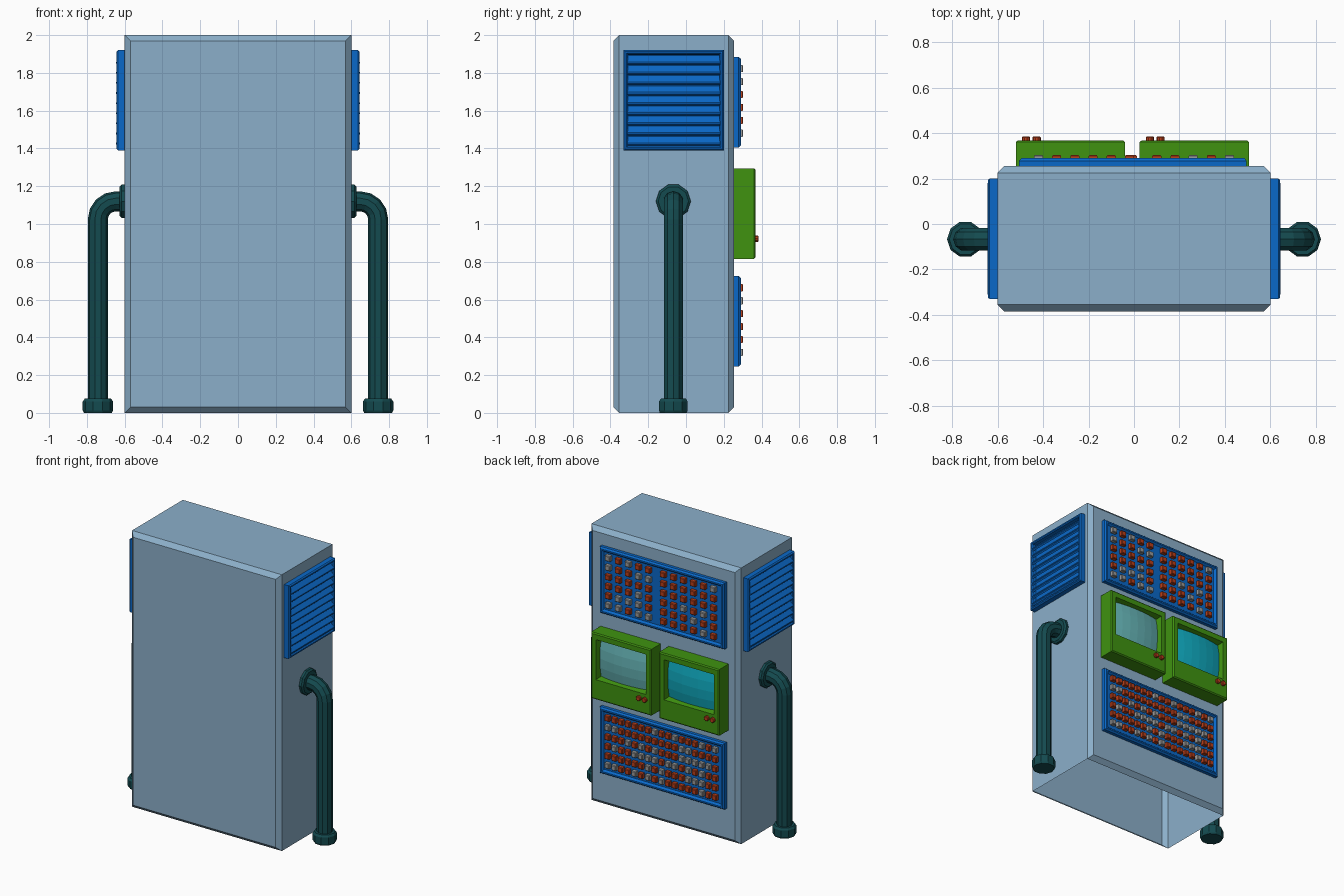
import bpy, bmesh, math, random
from mathutils import Vector

if "Cube" in bpy.data.objects:
    bpy.data.objects.remove(bpy.data.objects["Cube"])

random.seed(4)


def material(name, rgb):
    m = bpy.data.materials.new(name)
    m.diffuse_color = (*rgb, 1)
    m.use_nodes = True
    m.node_tree.nodes["Principled BSDF"].inputs["Base Color"].default_value = m.diffuse_color
    return m


STEEL = material("steel_blue", (0.26, 0.43, 0.59))
BLUE = material("panel_blue", (0.003, 0.14, 0.58))
GREEN = material("monitor_green", (0.05, 0.29, 0.005))
PIPE = material("pipe_teal", (0.007, 0.07, 0.08))
RED = material("button_red", (0.5, 0.05, 0.01))
GREY = material("button_grey", (0.33, 0.33, 0.33))
PALE = material("screen_pale", (0.13, 0.45, 0.46))
CYAN = material("screen_cyan", (0.005, 0.4, 0.52))


def back(u, v, w):
    return Vector((u, w, v))


def side(s):
    return lambda u, v, w: Vector((s * w, u, v))


def rect(frame, u0, u1, v0, v1, w, inset=0):
    a, b, c, d = u0 + inset, u1 - inset, v0 + inset, v1 - inset
    return [frame(a, c, w), frame(b, c, w), frame(b, d, w), frame(a, d, w)]


def loft(bm, rings):
    """Skin equal-length rings and cap both ends."""
    vs = [[bm.verts.new(p) for p in r] for r in rings]
    n = len(vs[0])
    for a, b in zip(vs, vs[1:]):
        for i in range(n):
            j = (i + 1) % n
            bm.faces.new((a[i], a[j], b[j], b[i]))
    bm.faces.new(vs[0][::-1])
    bm.faces.new(vs[-1])


def finish(name, bm, mat, recalc=True):
    if recalc:
        bmesh.ops.recalc_face_normals(bm, faces=bm.faces)
    me = bpy.data.meshes.new(name)
    bm.to_mesh(me)
    bm.free()
    me.materials.append(mat)
    ob = bpy.data.objects.new(name, me)
    bpy.context.collection.objects.link(ob)
    return ob


def part(name, rings, mat):
    bm = bmesh.new()
    loft(bm, rings)
    return finish(name, bm, mat)


def ring(c, n, m, r, phase=0, sides=10):
    out = []
    for i in range(sides):
        a = phase + math.tau * i / sides
        out.append(Vector(c) + r * (math.cos(a) * Vector(n) + math.sin(a) * Vector(m)))
    return out


# Cabinet: chamfered front and back, open underneath
bm = bmesh.new()
box = (-0.6, 0.6, 0, 2)
loft(bm, [rect(back, *box, y, i) for y, i in
          ((-0.385, 0.03), (-0.355, 0), (0.225, 0), (0.255, 0.03))])
bmesh.ops.recalc_face_normals(bm, faces=bm.faces)
bottom = [f for f in bm.faces if f.normal.z < -0.99]
bmesh.ops.delete(bm, geom=bottom, context='FACES_ONLY')
finish("cabinet", bm, STEEL, False)

# Side vents and pipes, mirrored
Y = (0, 1, 0)
PY = -0.067
for s, tag in ((1, "right"), (-1, "left")):
    f = side(s)
    vent = (-0.33, 0.2, 1.39, 1.92)
    part(f"vent_frame_{tag}", [rect(f, *vent, w, i) for w, i in
         ((0.598, 0), (0.635, 0), (0.643, 0.007), (0.643, 0.016), (0.636, 0.022), (0.61, 0.024))], BLUE)
    bm = bmesh.new()
    pitch = 0.0535
    for k in range(9):
        z = 1.414 + k * pitch
        prof = [(0.606, z + 0.03), (0.636, z), (0.645, z + 0.008),
                (0.645, z + 0.016), (0.612, z + 0.05)]
        loft(bm, [[f(y, pz, px) for px, pz in prof] for y in (-0.31, 0.18)])
    finish(f"vent_slats_{tag}", bm, BLUE)

    # Pipe: straight out of the wall, elbow, straight down
    path = [(0.6, 1.12, 90)]
    path += [(0.647 + 0.095 * math.cos(math.radians(a)),
              1.025 + 0.095 * math.sin(math.radians(a)), a) for a in (90, 67.5, 45, 22.5, 0)]
    path += [(0.742, 0.03, 0)]
    part(f"pipe_{tag}", [ring((s * x, PY, z),
         (s * math.cos(math.radians(a)), 0, math.sin(math.radians(a))), Y, 0.053)
         for x, z, a in path], PIPE)
    part(f"pipe_flange_{tag}", [ring((s * x, PY, 1.12), (0, 0, 1), Y, r, math.pi / 2)
         for x, r in ((0.598, 0.0925), (0.617, 0.0925), (0.627, 0.08))], PIPE)
    part(f"pipe_foot_{tag}", [ring((s * 0.742, PY, z), (s, 0, 0), Y, r)
         for z, r in ((0, 0.074), (0.012, 0.08), (0.06, 0.08), (0.075, 0.07))], PIPE)

# Button panels on the back
upper_cols = [0.42, 0.34, 0.26, 0.18, 0.10, -0.02, -0.10, -0.18, -0.26, -0.34, -0.42]
lower_cols = [0.425 - 0.0537 * i for i in range(17)]
for tag, z0, cols, bw in (("upper", 1.405, upper_cols, 0.02), ("lower", 0.245, lower_cols, 0.0175)):
    area = (-0.505, 0.495, z0, z0 + 0.48)
    part(f"button_panel_{tag}", [rect(back, *area, y, i) for y, i in
         ((0.253, 0), (0.278, 0), (0.29, 0.01), (0.29, 0.02), (0.275, 0.032))], BLUE)
    sets = {"red": bmesh.new(), "grey": bmesh.new()}
    for r in range(6):
        for x in cols:
            z = z0 + 0.075 + 0.0685 * r
            bm = sets["grey" if random.random() < 0.27 else "red"]
            cell = (x - bw, x + bw, z - 0.019, z + 0.019)
            loft(bm, [rect(back, *cell, y, i) for y, i in
                      ((0.272, 0), (0.298, 0), (0.303, 0.004))])
    for c, m in (("red", RED), ("grey", GREY)):
        finish(f"buttons_{tag}_{c}", sets[c], m)

# Monitors with bulging screens and two knobs each
for tag, x0, mat in (("right", 0.025, PALE), ("left", -0.52, CYAN)):
    x1, z0, z1 = x0 + 0.48, 0.815, 1.295
    shell = (x0, x1, z0, z1)
    hole = (x0 + 0.04, x1 - 0.04, z0 + 0.145, z1 - 0.045)
    part(f"monitor_{tag}", [
        rect(back, *shell, 0.253), rect(back, *shell, 0.36), rect(back, *shell, 0.367, 0.008),
        rect(back, *hole, 0.367), rect(back, *hole, 0.31, 0.015)], GREEN)
    bm = bmesh.new()
    nx, nz = 6, 4
    grid = []
    for j in range(nz + 1):
        row = []
        for i in range(nx + 1):
            u, v = i / nx, j / nz
            bulge = 0.02 * (1 - (2 * u - 1) ** 2) + 0.015 * (1 - (2 * v - 1) ** 2)
            row.append(bm.verts.new((hole[0] + 0.01 + u * (hole[1] - hole[0] - 0.02), 0.322 + bulge,
                                     hole[2] + 0.01 + v * (hole[3] - hole[2] - 0.02))))
        grid.append(row)
    for j in range(nz):
        for i in range(nx):
            bm.faces.new((grid[j][i], grid[j + 1][i], grid[j + 1][i + 1], grid[j][i + 1]))
    finish(f"screen_{tag}", bm, mat, False)
    bm = bmesh.new()
    for dx in (0.045, 0.092):
        loft(bm, [ring((x0 + dx, y, 0.922), (1, 0, 0), (0, 0, 1), r)
                  for y, r in ((0.36, 0.018), (0.381, 0.018), (0.385, 0.014))])
    finish(f"knobs_{tag}", bm, RED)
